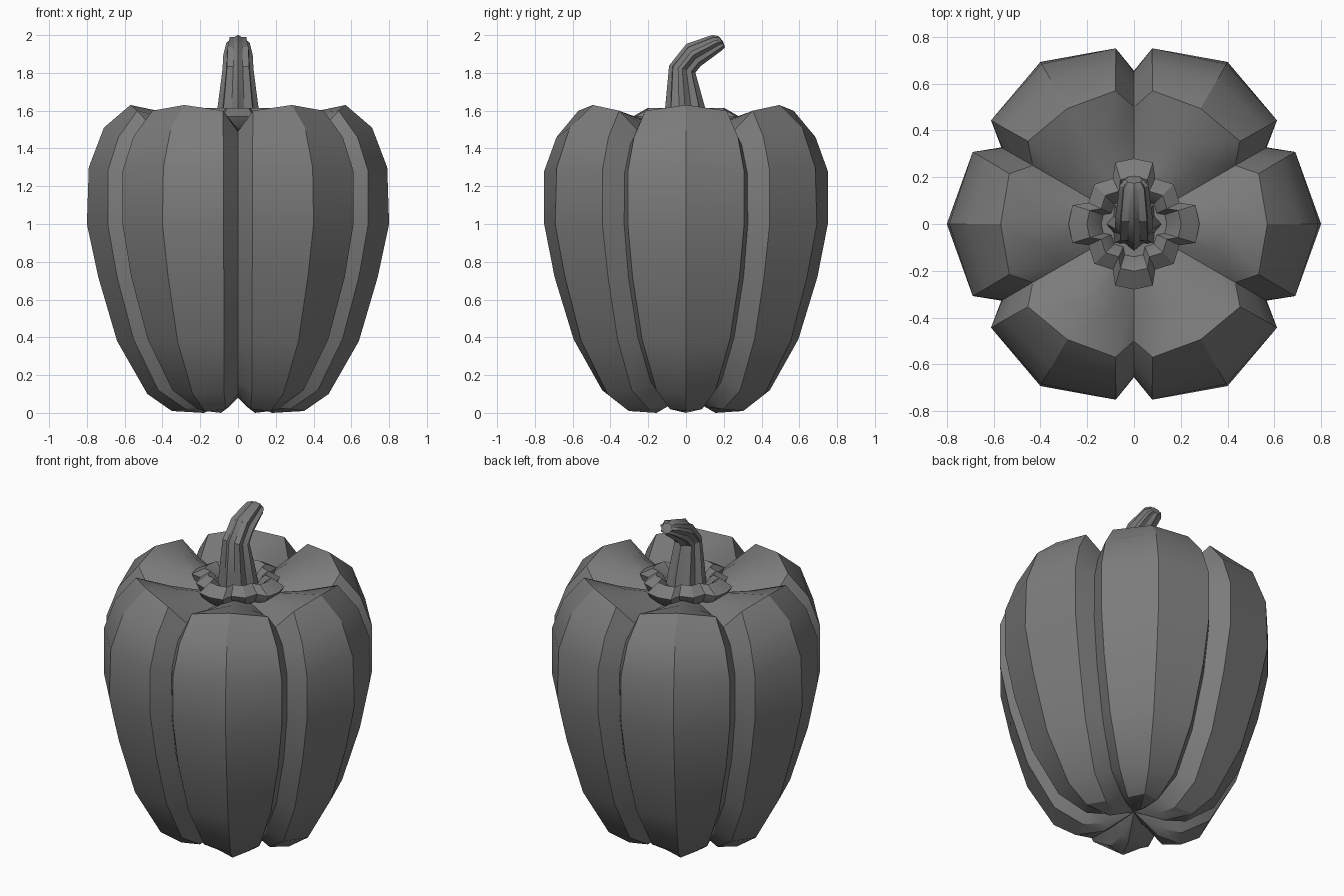
import bpy
import math
from mathutils import Vector

cube = bpy.data.objects.get("Cube")
if cube:
    bpy.data.objects.remove(cube, do_unlink=True)

gray = bpy.data.materials.new("dark_gray")
gray.use_nodes = True
colour = (0.2, 0.2, 0.2, 1)
gray.diffuse_color = colour
gray.node_tree.nodes["Principled BSDF"].inputs["Base Color"].default_value = colour


def polar(radius, degrees, z):
    a = math.radians(degrees)
    return Vector((radius * math.cos(a), radius * math.sin(a), z))


def loft(name, rings, start_tip, end_tip, angle=30):
    """Skin counter-clockwise rings, listed from bottom to top, and close both ends at a tip."""
    count = len(rings[0])
    verts = [v for ring in rings for v in ring] + [Vector(start_tip), Vector(end_tip)]
    first, last = len(verts) - 2, len(verts) - 1
    top = (len(rings) - 1) * count
    faces = []
    for i in range(count):
        j = (i + 1) % count
        for base in range(0, top, count):
            faces.append((base + i, base + j, base + count + j, base + count + i))
        faces.append((first, j, i))
        faces.append((last, top + i, top + j))
    mesh = bpy.data.meshes.new(name)
    mesh.from_pydata(verts, [], faces)
    mesh.materials.append(gray)
    obj = bpy.data.objects.new(name, mesh)
    bpy.context.collection.objects.link(obj)
    bpy.ops.object.select_all(action="DESELECT")
    obj.select_set(True)
    bpy.context.view_layer.objects.active = obj
    bpy.ops.object.shade_smooth_by_angle(angle=math.radians(angle))
    return obj


# Body: six lobes, each with a ridge, two edges and a groove between neighbours
# Each row: ridge radius and z, edge radius and z, groove radius and z, edge offset
profile = [
    (.18, 0, .16, .03, .12, .08, .05),
    (.35, .01, .29, .02, .22, .1, .065),
    (.48, .1, .45, .12, .37, .16, .075),
    (.64, .38, .6, .39, .51, .4, .075),
    (.74, .72, .7, .72, .61, .72, .075),
    (.8, 1, .755, 1, .655, 1, .078),
    (.79, 1.3, .755, 1.28, .65, 1.27, .078),
    (.71, 1.51, .69, 1.46, .59, 1.42, .078),
    (.57, 1.63, .575, 1.6, .5, 1.49, .08),
    (.38, 1.59, .38, 1.56, .35, 1.5, .086),
    (.18, 1.53, .18, 1.52, .17, 1.5, .05),
]
body_rings = []
for ridge_r, ridge_z, edge_r, edge_z, groove_r, groove_z, offset in profile:
    half = 30 - math.degrees(math.asin(offset / edge_r))
    ring = []
    for lobe in range(0, 360, 60):
        ring += [polar(ridge_r, lobe, ridge_z),
                 polar(edge_r, lobe + half, edge_z),
                 polar(groove_r, lobe + 30, groove_z),
                 polar(edge_r, lobe + 60 - half, edge_z)]
    body_rings.append(ring)
loft("pepper_body", body_rings, (0, 0, .09), (0, 0, 1.5))

# Collar: four broad lobes with small corners between them
quarter = [(0, .28), (17, .275), (25, .215), (45, .24), (65, .215), (73, .275)]
collar_profile = [(.75, 1.49), (.9, 1.52), (1, 1.57), (.72, 1.615), (.6, 1.59), (.5, 1.55)]
collar_rings = [[polar(r * scale, a + turn, z) for turn in range(0, 360, 90) for a, r in quarter]
                for scale, z in collar_profile]
loft("stem_collar", collar_rings, (0, 0, 1.49), (0, 0, 1.55))

# Stem: ribbed section swept along a path bending to the back
# Each row: centre y, centre z, tilt in degrees, half depth, half width
path = [
    (0, 1.53, 0, .115, .12),
    (-.005, 1.62, 0, .105, .108),
    (-.02, 1.82, 15, .072, .082),
    (.04, 1.895, 58, .07, .078),
    (.165, 1.96, 58, .048, .062),
    (.19, 1.965, 60, .034, .04),
]
stem_rings = []
for y, z, tilt, depth, width in path:
    t = math.radians(tilt)
    ring = []
    for i in range(16):
        rib = .8 if i % 2 else 1
        p = polar(rib, i * 22.5, 0)
        ring.append(Vector((p.x * width, y + p.y * depth * math.cos(t),
                            z - p.y * depth * math.sin(t))))
    stem_rings.append(ring)
loft("stem", stem_rings, (0, 0, 1.53), (0, .195, 1.967))
